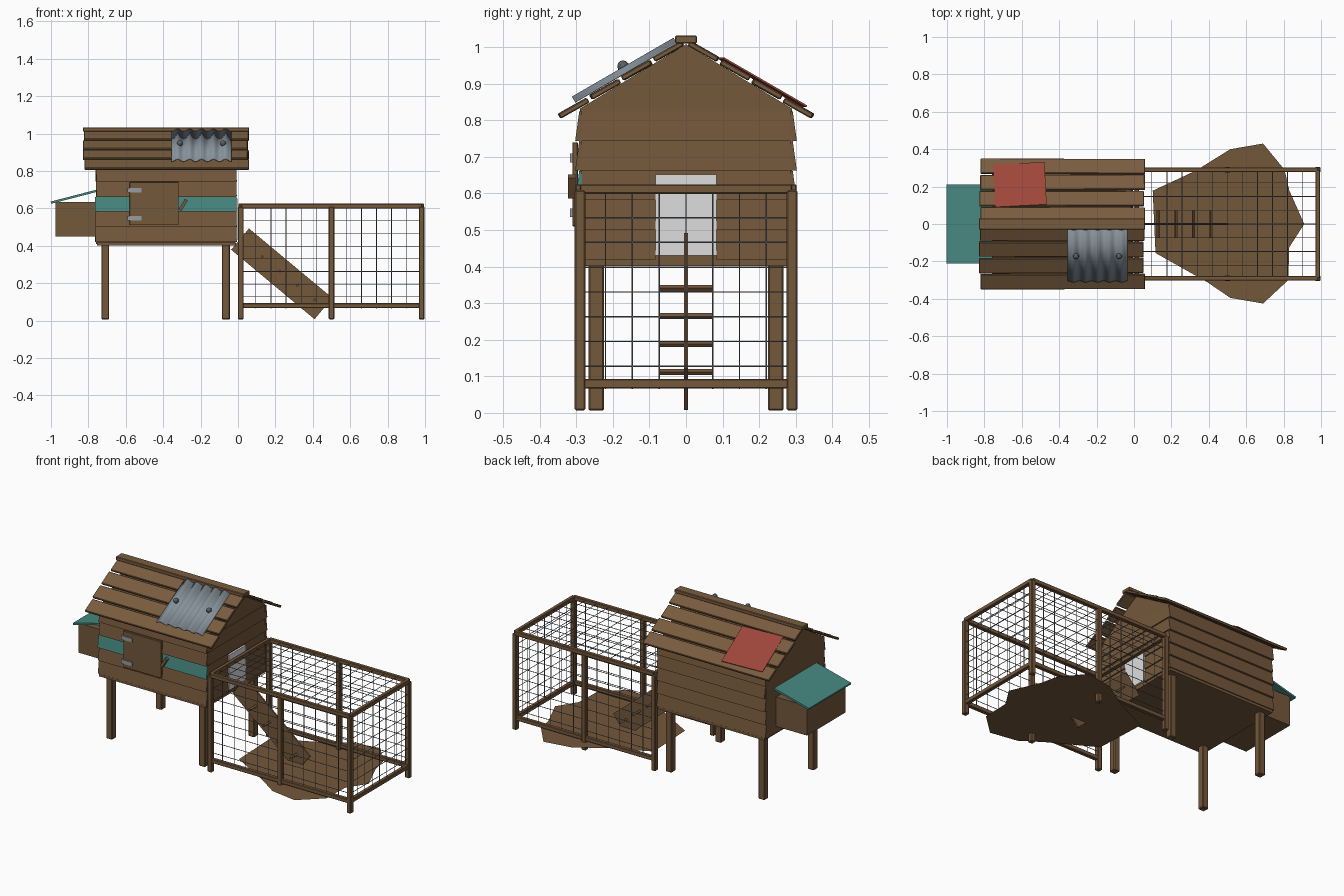
import bpy, bmesh, math, random
from mathutils import Matrix, Vector

if "Cube" in bpy.data.objects:
    bpy.data.objects.remove(bpy.data.objects["Cube"])

random.seed(4)


def mat(name, r, g, b):
    m = bpy.data.materials.new(name)
    lin = [(c / 255 / 12.92 if c < 11 else ((c / 255 + 0.055) / 1.055) ** 2.4) for c in (r, g, b)]
    m.diffuse_color = (*lin, 1)
    m.use_nodes = True
    m.node_tree.nodes["Principled BSDF"].inputs["Base Color"].default_value = m.diffuse_color
    return m


WOOD = mat("brown wood", 117, 88, 59)
ROOF = mat("roof wood", 121, 92, 62)
DIRT = mat("bare earth", 116, 87, 58)
TEAL = mat("teal paint", 70, 136, 128)
RED = mat("red patch paint", 158, 70, 58)
TIN = mat("corrugated tin", 135, 146, 155)
STEEL = mat("hinge steel", 152, 158, 162)
BOLT = mat("dark bolt steel", 92, 97, 102)
WIRE = mat("wire grey", 112, 118, 126)
PALE = mat("pale door", 222, 222, 222)


def finish(name, bm, m):
    bmesh.ops.recalc_face_normals(bm, faces=bm.faces)
    me = bpy.data.meshes.new(name)
    bm.to_mesh(me)
    bm.free()
    me.materials.append(m)
    ob = bpy.data.objects.new(name, me)
    bpy.context.collection.objects.link(ob)
    return ob


def box(name, c, size, m, rot=(0, 0, 0), bevel=0.0):
    """Box from centre, size and rotation (rx, ry, rz)."""
    bm = bmesh.new()
    R = Matrix.Rotation(rot[2], 4, 'Z') @ Matrix.Rotation(rot[1], 4, 'Y') @ Matrix.Rotation(rot[0], 4, 'X')
    bmesh.ops.create_cube(bm, size=1, matrix=Matrix.Translation(c) @ R @ Matrix.Diagonal((*size, 1)))
    if bevel:
        bmesh.ops.bevel(bm, geom=bm.edges[:], offset=bevel, segments=1, affect='EDGES')
    return finish(name, bm, m)


def span(name, x, y, z, m, bevel=0.0):
    """Box from its min/max ranges."""
    c = [(a[0] + a[1]) / 2 for a in (x, y, z)]
    return box(name, c, [a[1] - a[0] for a in (x, y, z)], m, bevel=bevel)


def prism(name, pts, axis, lo, hi, m):
    """Extrude a 2D profile along x (pts are y,z) or y (pts are x,z)."""
    bm = bmesh.new()
    put = (lambda p, t: (t, p[0], p[1])) if axis == 'x' else (lambda p, t: (p[0], t, p[1]))
    a = [bm.verts.new(put(p, lo)) for p in pts]
    b = [bm.verts.new(put(p, hi)) for p in pts]
    bm.faces.new(a)
    bm.faces.new(b)
    for i in range(len(pts)):
        j = (i + 1) % len(pts)
        bm.faces.new((a[i], a[j], b[j], b[i]))
    return finish(name, bm, m)


# House core with gables, floor and legs
prism("house_core", [(-.29, .41), (.29, .41), (.29, .832), (0, 1.008), (-.29, .832)], 'x', -.76, -.016, WOOD)
span("floor", (-.755, -.012), (-.3, .3), (.402, .418), WOOD)
for x in (-.71, -.065):
    for s in (-1, 1):
        box("house_leg", (x, s * .245, .208), (.042, .042, .404), WOOD, bevel=.004)

# Clapboards: lower edge stands out from the wall
for i in range(5):
    z = .42 + .081 * i
    lap = [(.284, z), (.303, z), (.292, z + .08), (.284, z + .08)]
    for s in (-1, 1):
        m = TEAL if (s < 0 and i == 2) else WOOD
        prism("side_clapboard", [(s * p[0], p[1]) for p in lap], 'x', -.765 + random.uniform(0, .01),
              -.008, m)
    end = [(-.025, z), (-.006, z), (-.013, z + .081), (-.025, z + .081)]
    for lo, hi in [(-.29, .29)] if i > 2 else [(-.29, -.083), (.083, .29)]:
        prism("end_clapboard", end, 'y', lo, hi, WOOD)

# Pale pop hole door on the run end
span("pop_door", (-.022, -.004), (-.083, .083), (.43, .652), PALE)

# Side door with hinges and turn latch
span("front_door", (-.58, -.317), (-.311, -.296), (.51, .74), WOOD, bevel=.002)
for z in (.547, .697):
    span("door_hinge", (-.59, -.515), (-.317, -.3), (z - .012, z + .012), STEEL)
box("door_latch", (-.293, -.312, .619), (.018, .02, .066), WOOD, rot=(0, math.radians(32), 0))

# Roof planks with gaps between them, ridge cap
for s in (-1, 1):
    for i in range(4):
        y = .048 + .0865 * i
        j = random.uniform(-.006, .006)
        box("roof_plank", (-.385 + j, s * y, .9885 - .598 * (y - .048)), (.88, .09, .015), ROOF,
            rot=(-s * math.radians(29.5), 0, random.uniform(-.004, .004)), bevel=.003)
span("ridge_cap", (-.83, .06), (-.03, .03), (1.01, 1.032), ROOF, bevel=.003)

# Corrugated tin sheet on the front slope
bm = bmesh.new()
n = 40
rows = []
slope_n = Vector((0, -.52, .854))
for y, z in ((-.03, 1.019), (-.308, .858)):
    rows.append([bm.verts.new(Vector((-.355 + .32 * k / n, y, z)) -
                              slope_n * .008 * math.cos(k / n * 5 * math.tau)) for k in range(n + 1)])
for k in range(n):
    bm.faces.new((rows[0][k], rows[1][k], rows[1][k + 1], rows[0][k + 1]))
tin = finish("tin_sheet", bm, TIN)
tin.modifiers.new("thickness", 'SOLIDIFY').thickness = .003
tin.data.shade_smooth()
for x in (-.31, -.08):
    bm = bmesh.new()
    R = Matrix.Translation((x, -.172, .948)) @ Matrix.Rotation(math.radians(31), 4, 'X')
    bmesh.ops.create_uvsphere(bm, u_segments=10, v_segments=6, radius=.016, matrix=R)
    finish("tin_bolt", bm, BOLT)

# Red patch on the back slope
box("red_patch", (-.61, .21, .904), (.275, .262, .005), RED, rot=(-math.radians(30), 0, math.radians(3)))

# Nest box with sloping lid
span("nest_box", (-.975, -.755), (-.19, .19), (.45, .635), WOOD)
box("nest_lid", (-.879, 0, .662), (.25, .42, .012), TEAL, rot=(0, -math.radians(14.5), 0))

# Run frame
for s in (-1, 1):
    for x in (.015, .5, .982):
        box("run_post", (x, s * .29, .308), (.03, .03, .602), WOOD, bevel=.004)
    for z in (.612, .08):
        box("run_side_rail", (.5, s * .29, z), (.97, .024, .026), WOOD, bevel=.003)
for x, z in ((.015, .612), (.982, .612), (.982, .08)):
    box("run_end_rail", (x, 0, z), (.024, .58, .026), WOOD, bevel=.003)


# Wire mesh panels
def wires(name, segs):
    bm = bmesh.new()
    for a, b in segs:
        a, b = Vector(a), Vector(b)
        d = b - a
        M = Matrix.Translation((a + b) / 2) @ d.to_track_quat('Z', 'Y').to_matrix().to_4x4()
        bmesh.ops.create_cone(bm, cap_ends=True, segments=5, radius1=.002, radius2=.002,
                              depth=d.length, matrix=M)
    finish(name, bm, WIRE)


xs = [.015 + .0806 * i for i in range(1, 12)]
ys = [.0733 * i for i in range(-3, 4)]
zs = [.127 + .0678 * i for i in range(7)]
for s, label in ((-1, "front"), (1, "back")):
    wires(label + "_wire_mesh", [((x, s * .29, .065), (x, s * .29, .605)) for x in xs] +
          [((.01, s * .29, z), (.985, s * .29, z)) for z in zs])
wires("end_wire_mesh", [((.984, y, .065), (.984, y, .605)) for y in ys] +
      [((.984, -.29, z), (.984, .29, z)) for z in zs])
wires("top_wire_mesh", [((x, -.29, .615), (x, .29, .615)) for x in xs] +
      [((.01, y, .615), (.985, y, .615)) for y in ys])

# Ramp board standing on edge, with cross cleats
box("ramp_board", (.234, 0, .25), (.58, .01, .148), WOOD, rot=(0, math.radians(39.8), 0))
for i in range(4):
    box("ramp_cleat", (.13 + .0937 * i, 0, .341 - .0765 * i), (.012, .144, .012), WOOD,
        rot=(0, math.radians(39.8), 0))

# Bare earth patch, a thin flat sheet
outline = [(.91, 0), (.83, .18), (.805, .29), (.69, .43), (.515, .4), (.33, .285), (.1, .178),
           (.115, -.155), (.39, -.31), (.515, -.395), (.69, -.425), (.825, -.3), (.83, -.125)]
bm = bmesh.new()
bm.faces.new([bm.verts.new((x, y, .058)) for x, y in reversed(outline)])
for f in bm.faces:
    f.normal_update()
    if f.normal.z < 0:
        f.normal_flip()
bmesh.ops.triangulate(bm, faces=bm.faces[:])
finish("earth_patch", bm, DIRT)
